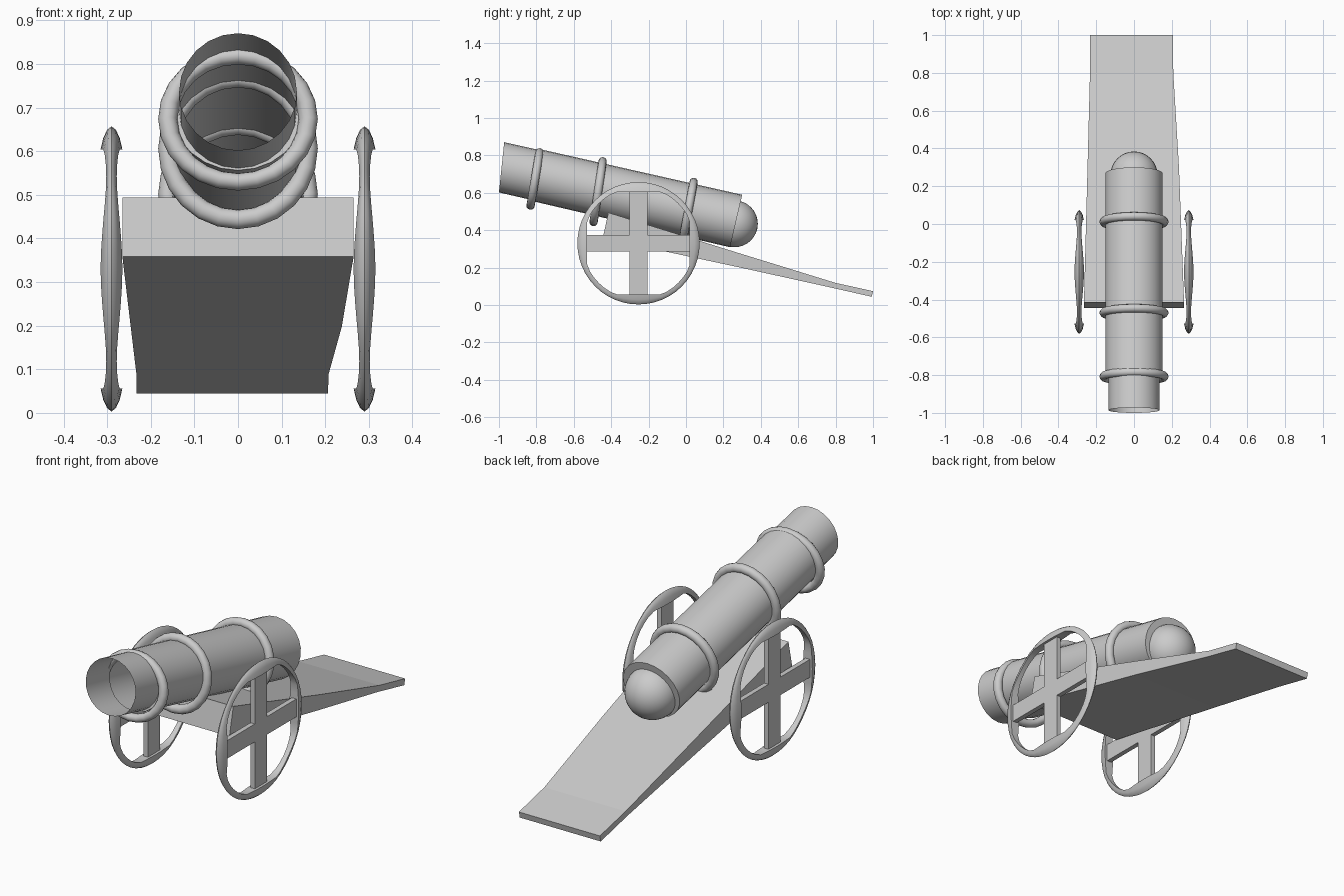
import bpy, bmesh
from math import sin, cos, pi, radians

if "Cube" in bpy.data.objects:
    bpy.data.objects.remove(bpy.data.objects["Cube"])


def finish(bm, name, smooth=True):
    bmesh.ops.recalc_face_normals(bm, faces=bm.faces)
    me = bpy.data.meshes.new(name)
    bm.to_mesh(me)
    bm.free()
    ob = bpy.data.objects.new(name, me)
    bpy.context.collection.objects.link(ob)
    if smooth:
        smooth_object(ob)
    return ob


def smooth_object(ob):
    bpy.ops.object.select_all(action='DESELECT')
    ob.select_set(True)
    bpy.context.view_layer.objects.active = ob
    bpy.ops.object.shade_smooth_by_angle(angle=radians(35))


def bridge(bm, loops, closed=False):
    n = len(loops[0])
    last = len(loops) if closed else len(loops) - 1
    for i in range(last):
        a, b = loops[i], loops[(i + 1) % len(loops)]
        for j in range(n):
            k = (j + 1) % n
            bm.faces.new((a[j], a[k], b[k], b[j]))


# Barrel: open thin tube with a small step behind the first ring, closed at the rear
def barrel():
    bm = bmesh.new()
    # centre y, centre z, half width, half height, tilt
    stations = [(-0.986, 0.736, 0.135, 0.135, 6), (-0.80, 0.694, 0.135, 0.135, 10),
                (-0.80, 0.694, 0.152, 0.140, 10), (0.268, 0.449, 0.152, 0.144, 13)]
    loops = []
    for y, z, rx, rz, tilt in stations:
        t = radians(tilt)
        loops.append([bm.verts.new((rx * cos(a), y + rz * sin(a) * sin(t), z + rz * sin(a) * cos(t)))
                      for a in (2 * pi * i / 24 for i in range(24))])
    bridge(bm, loops)
    bm.faces.new(loops[-1])
    return finish(bm, "barrel")


barrel()

# Rounded breech behind the barrel
bpy.ops.mesh.primitive_uv_sphere_add(segments=32, ring_count=16, radius=0.125,
                                     location=(0, 0.259, 0.434))
breech = bpy.context.object
breech.name = "breech_ball"
smooth_object(breech)

# Reinforcing rings
for i, (y, z, sz, tilt) in enumerate([(-0.807, 0.674, 0.91, 9.5), (-0.47, 0.606, 1.02, 8.5),
                                      (0.012, 0.502, 0.99, 10.5)]):
    bpy.ops.mesh.primitive_torus_add(major_segments=24, minor_segments=12, major_radius=0.161,
                                     minor_radius=0.022, location=(0, y, z),
                                     rotation=(-radians(90 + tilt), 0, 0))
    ring = bpy.context.object
    ring.name = f"barrel_ring_{i + 1}"
    ring.scale = (1, sz, 1)
    smooth_object(ring)


# Carriage: wedge plank with a thin trailing end, side profile with varying width
def carriage():
    bm = bmesh.new()
    # y bottom, z bottom, y top, z top, left x, right x
    rows = [(-0.445, 0.358, -0.415, 0.494, -0.265, 0.265), (0.30, 0.198, 0.30, 0.272, -0.246, 0.238),
            (0.79, 0.09, 0.80, 0.118, -0.233, 0.208), (0.993, 0.044, 1.0, 0.074, -0.233, 0.206)]
    loops = [[bm.verts.new(p) for p in ((l, yb, zb), (r, yb, zb), (r, yt, zt), (l, yt, zt))]
             for yb, zb, yt, zt, l, r in rows]
    bridge(bm, loops)
    bm.faces.new(loops[0])
    bm.faces.new(loops[-1])
    return finish(bm, "carriage", smooth=False)


carriage()


# Wheels: tapered rim that thickens where the spokes meet it, and a cross of spokes
WY, WZ = -0.254, 0.330


def wheel(side, x):
    bm = bmesh.new()
    loops = []
    for i in range(48):
        a = 2 * pi * i / 48
        c = abs((a + pi / 4) % (pi / 2) - pi / 4)
        inner = min(0.274 / cos(c), 0.300)
        w = 0.0185 + 0.0065 * cos(4 * a)
        outer = 0.327
        d = outer - inner
        section = [(-w, inner), (-0.75 * w, inner + 0.5 * d), (-0.4 * w, inner + 0.85 * d), (0, outer),
                   (0.4 * w, inner + 0.85 * d), (0.75 * w, inner + 0.5 * d), (w, inner)]
        loops.append([bm.verts.new((x + sx, WY + r * cos(a), WZ + r * sin(a))) for sx, r in section])
    bridge(bm, loops, closed=True)
    finish(bm, f"wheel_rim_{side}")
    for name, sy, sz in (("upright", 0.094, 0.56), ("level", 0.56, 0.088)):
        bpy.ops.mesh.primitive_cube_add(size=1, location=(x, WY, WZ))
        spoke = bpy.context.object
        spoke.name = f"{name}_spoke_{side}"
        spoke.scale = (0.024, sy, sz)


wheel("left", -0.29)
wheel("right", 0.29)
